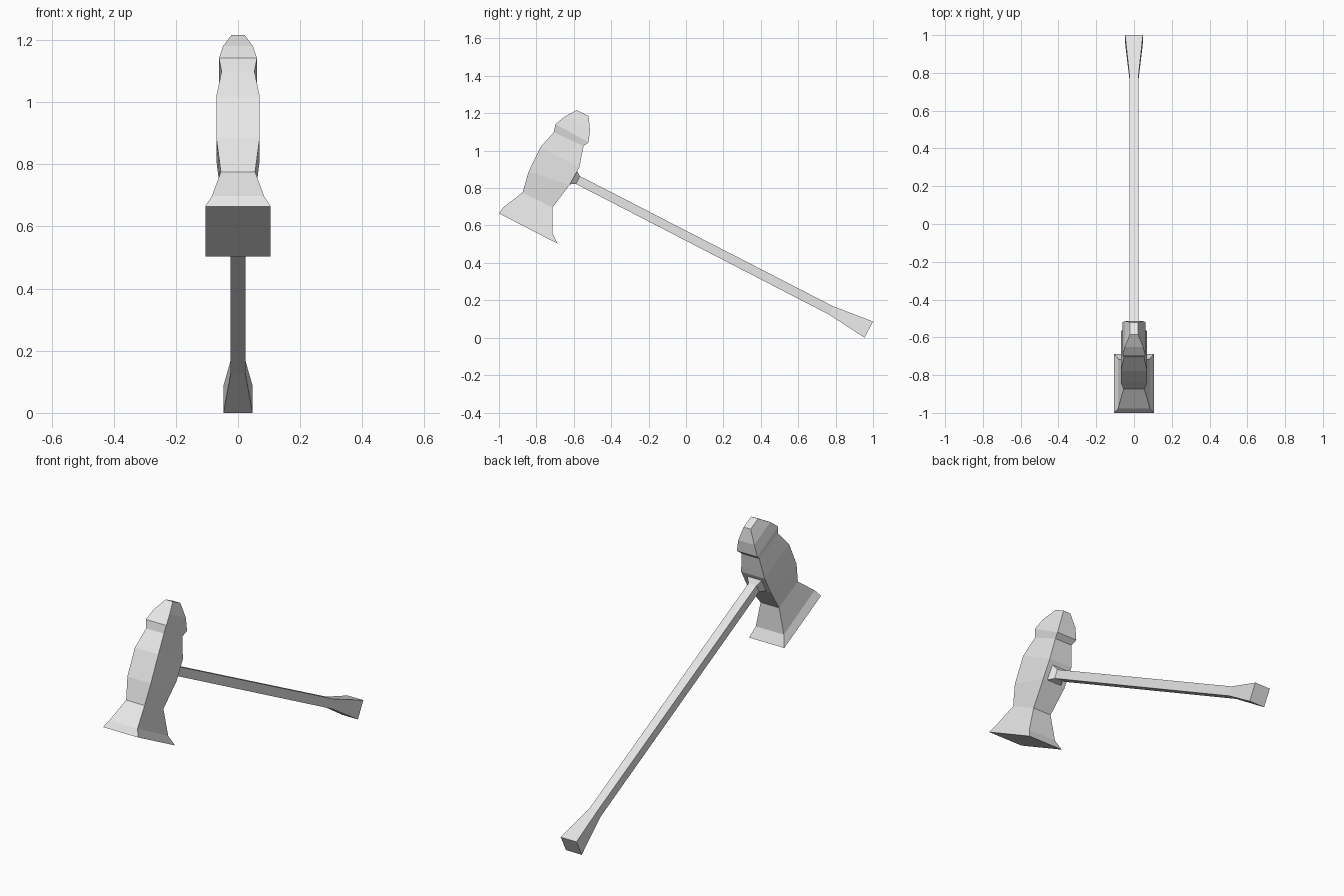
import bpy
import bmesh

# Remove the default cube
default_cube = bpy.data.objects.get("Cube")
if default_cube:
    bpy.data.objects.remove(default_cube, do_unlink=True)


def make_material(name, colour):
    material = bpy.data.materials.new(name)
    material.use_nodes = True
    material.diffuse_color = colour
    shader = next(n for n in material.node_tree.nodes if n.type == "BSDF_PRINCIPLED")
    shader.inputs["Base Color"].default_value = colour
    return material


def loft(name, sections, material):
    """Bridge rectangular sections, each given as
    (first edge y, z), (second edge y, z), half width, and cap both ends."""
    bm = bmesh.new()
    rings = []
    for (ya, za), (yb, zb), half in sections:
        corners = [(-half, ya, za), (half, ya, za), (half, yb, zb), (-half, yb, zb)]
        rings.append([bm.verts.new(corner) for corner in corners])
    for lower, upper in zip(rings, rings[1:]):
        for i in range(len(lower)):
            j = (i + 1) % len(lower)
            bm.faces.new((lower[i], lower[j], upper[j], upper[i]))
    bm.faces.new(rings[0])
    bm.faces.new(rings[-1])
    bmesh.ops.recalc_face_normals(bm, faces=bm.faces[:])
    mesh = bpy.data.meshes.new(name)
    bm.to_mesh(mesh)
    bm.free()
    mesh.materials.append(material)
    obj = bpy.data.objects.new(name, mesh)
    bpy.context.scene.collection.objects.link(obj)
    return obj


grey = make_material("light grey", (0.8, 0.8, 0.8, 1))

# Head: flared striking face, waist, swollen body, neck and tapered crown
loft("hammer_head", [
    ((-1.0, .665), (-.687, .503), .105),
    ((-.976, .698), (-.714, .559), .084),
    ((-.874, .776), (-.714, .696), .055),
    ((-.842, .887), (-.623, .816), .07),
    ((-.778, 1.019), (-.57, .912), .07),
    ((-.707, 1.099), (-.548, 1.024), .053),
    ((-.698, 1.142), (-.521, 1.045), .061),
    ((-.65, 1.181), (-.513, 1.11), .048),
    ((-.585, 1.217), (-.521, 1.185), .021),
], grey)

# Handle: collar against the head, straight shaft and flared grip end
loft("handle", [
    ((-.585, .896), (-.624, .82), .047),
    ((-.567, .864), (-.588, .822), .024),
    ((.787, .168), (.764, .124), .024),
    ((1.0, .087), (.955, 0), .047),
], grey)
